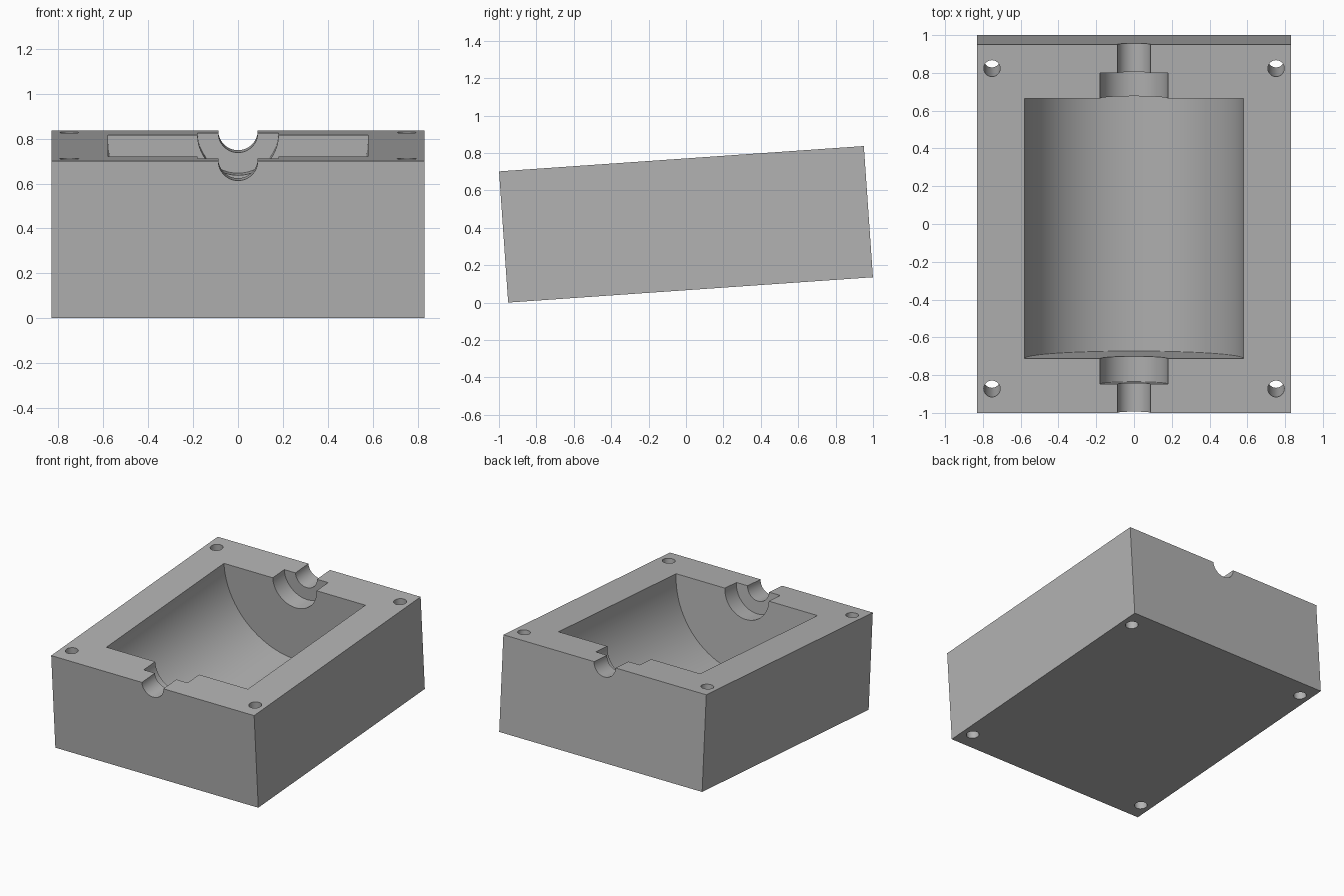
import bpy
import math

if "Cube" in bpy.data.objects:
    bpy.data.objects.remove(bpy.data.objects["Cube"], do_unlink=True)

WIDTH, LENGTH, HEIGHT = 1.664, 1.955, 0.703
TILT = math.radians(3.97)
TOP = HEIGHT / 2

# Single plain grey
grey = bpy.data.materials.new("plain_grey")
grey.use_nodes = True
colour = (0.45, 0.45, 0.45, 1)
grey.diffuse_color = colour
grey.node_tree.nodes["Principled BSDF"].inputs["Base Color"].default_value = colour

# Solid block, centred on the origin while it is being cut
bpy.ops.mesh.primitive_cube_add(size=1)
block = bpy.context.object
block.name = "mould_block"
block.scale = (WIDTH, LENGTH, HEIGHT)
bpy.ops.object.transform_apply(location=False, rotation=False, scale=True)
block.data.materials.append(grey)


def cut_cylinder(name, radius, depth, location, along_y=False, sides=96):
    """Subtract a cylinder from the block and discard the cutter."""
    bpy.ops.mesh.primitive_cylinder_add(
        vertices=sides, radius=radius, depth=depth, location=location,
        rotation=(math.pi / 2 if along_y else 0, 0, 0))
    cutter = bpy.context.object
    cutter.name = name
    cutter.hide_render = True
    cutter.data.materials.append(grey)
    bpy.context.view_layer.objects.active = block
    mod = block.modifiers.new(name, "BOOLEAN")
    mod.operation = "DIFFERENCE"
    mod.solver = "EXACT"
    mod.object = cutter
    bpy.ops.object.modifier_apply(modifier=mod.name)
    bpy.data.objects.remove(cutter, do_unlink=True)


# Stepped half-round recess: main drum, bearing seats, shaft channel
for name, radius, depth in (("drum_recess", 0.58, 1.38),
                            ("bearing_seat", 0.18, 1.65),
                            ("shaft_channel", 0.088, 2.4)):
    cut_cylinder(name, radius, depth, (0, 0, TOP), along_y=True)

# Corner bolt holes running right through
for sx in (-1, 1):
    for sy in (-1, 1):
        cut_cylinder("bolt_hole", 0.0435, 1, (sx * 0.752, sy * 0.85, 0), sides=48)

# Smooth curved walls, crisp edges
bpy.ops.object.select_all(action="DESELECT")
block.select_set(True)
bpy.context.view_layer.objects.active = block
bpy.ops.object.shade_smooth_by_angle(angle=math.radians(30))

# Tilt the block so its back edge is raised, resting on the front lower edge
block.rotation_euler.x = TILT
block.location.z = (LENGTH * math.sin(TILT) + HEIGHT * math.cos(TILT)) / 2
